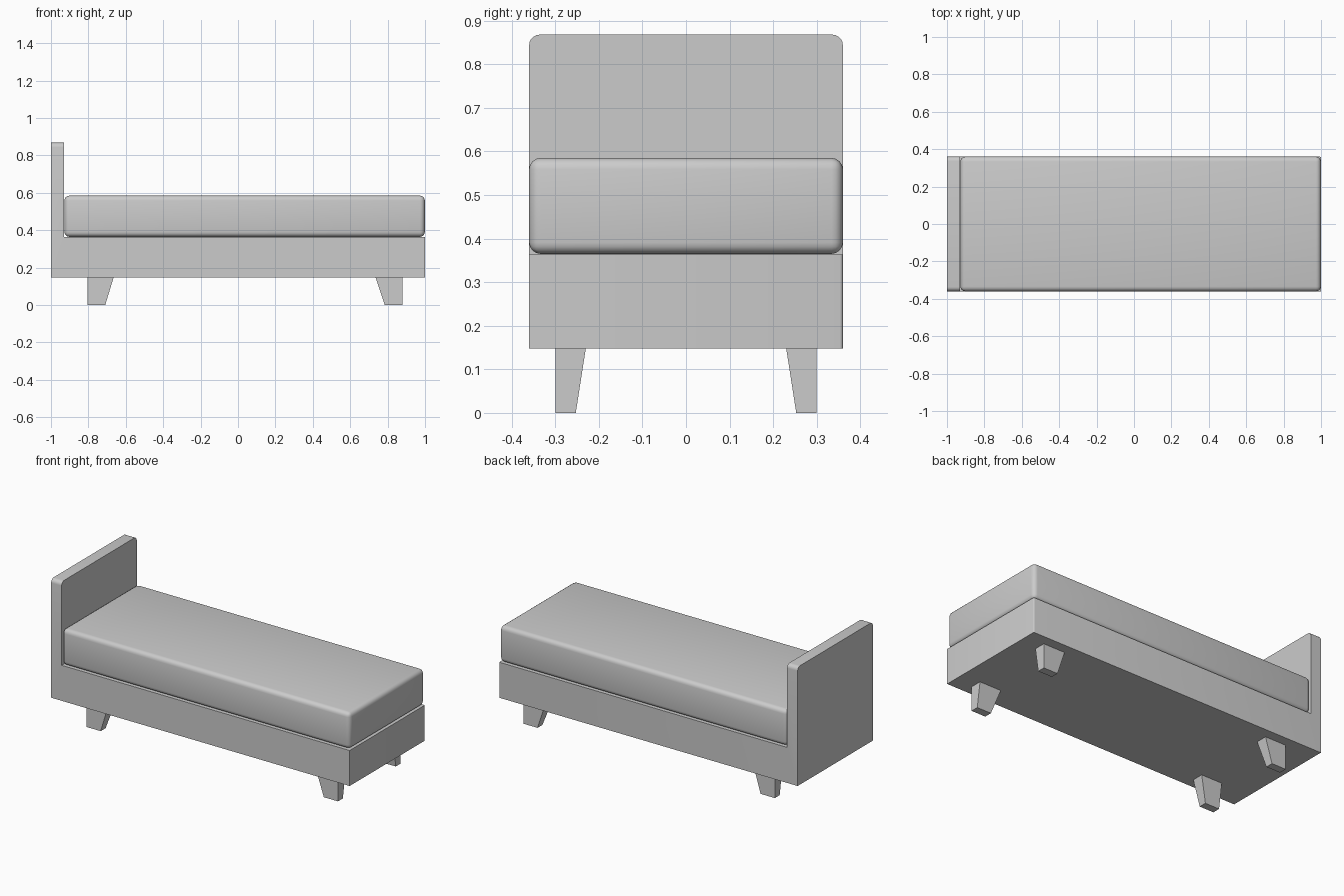
import bpy, bmesh

cube = bpy.data.objects.get("Cube")
if cube:
    bpy.data.objects.remove(cube, do_unlink=True)

grey = bpy.data.materials.new("light_grey")
grey.use_nodes = True
colour = (0.6, 0.6, 0.6, 1)
grey.diffuse_color = colour
grey.node_tree.nodes["Principled BSDF"].inputs["Base Color"].default_value = colour

HALF_Y = 0.36
BASE_Z, SEAT_Z, TOP_Z = 0.148, 0.363, 0.868
HEAD_X = -0.93


def finish(name, bm):
    bmesh.ops.recalc_face_normals(bm, faces=bm.faces)
    mesh = bpy.data.meshes.new(name)
    bm.to_mesh(mesh)
    bm.free()
    mesh.materials.append(grey)
    obj = bpy.data.objects.new(name, mesh)
    bpy.context.collection.objects.link(obj)
    return obj


def bevel(bm, edges, width, segments):
    bmesh.ops.bevel(bm, geom=edges, offset=width, segments=segments,
                    profile=0.5, affect='EDGES')


def loft(bm, bottom, top):
    """Closed solid between two matching rings of points."""
    a = [bm.verts.new(p) for p in bottom]
    b = [bm.verts.new(p) for p in top]
    bm.faces.new(a)
    bm.faces.new(b)
    for i in range(len(a)):
        j = (i + 1) % len(a)
        bm.faces.new((a[i], a[j], b[j], b[i]))


def rectangle(x0, x1, y0, y1, z):
    return [(x0, y0, z), (x1, y0, z), (x1, y1, z), (x0, y1, z)]


# Base and headboard: one L-shaped side profile
profile = [(-1, BASE_Z), (1, BASE_Z), (1, SEAT_Z),
           (HEAD_X, SEAT_Z), (HEAD_X, TOP_Z), (-1, TOP_Z)]
bm = bmesh.new()
loft(bm, [(x, -HALF_Y, z) for x, z in profile], [(x, HALF_Y, z) for x, z in profile])


def at(edge, axis, value):
    return all(abs(v.co[axis] - value) < 1e-4 for v in edge.verts)


sides = [e for e in bm.edges if at(e, 1, HALF_Y) or at(e, 1, -HALF_Y)]
bevel(bm, [e for e in sides if at(e, 2, TOP_Z)], 0.024, 5)
bevel(bm, [e for e in bm.edges if at(e, 0, 1)
           and (at(e, 1, HALF_Y) or at(e, 1, -HALF_Y))], 0.007, 3)
frame = finish("base_and_headboard", bm)
bpy.context.view_layer.objects.active = frame
frame.select_set(True)
bpy.ops.object.shade_smooth_by_angle(angle=0.6)
frame.select_set(False)

# Mattress: softly rounded cushion
bm = bmesh.new()
loft(bm, rectangle(HEAD_X + 0.002, 0.999, -HALF_Y, HALF_Y, SEAT_Z + 0.002),
     rectangle(HEAD_X + 0.002, 0.999, -HALF_Y, HALF_Y, 0.585))
bevel(bm, bm.edges[:], 0.026, 4)
for face in bm.faces:
    face.smooth = True
finish("mattress", bm)

# Legs: outer faces upright, inner faces tapered
for end, outer, top_w, foot_w in (("head", -0.805, 0.14, 0.095), ("foot", 0.88, 0.145, 0.095)):
    inward = 1 if outer < 0 else -1
    for side, s in (("left", 1), ("right", -1)):
        bm = bmesh.new()
        loft(bm, rectangle(outer, outer + inward * foot_w, s * 0.3, s * 0.253, 0),
             rectangle(outer, outer + inward * top_w, s * 0.3, s * 0.23, BASE_Z))
        finish(f"{end}_{side}_leg", bm)
